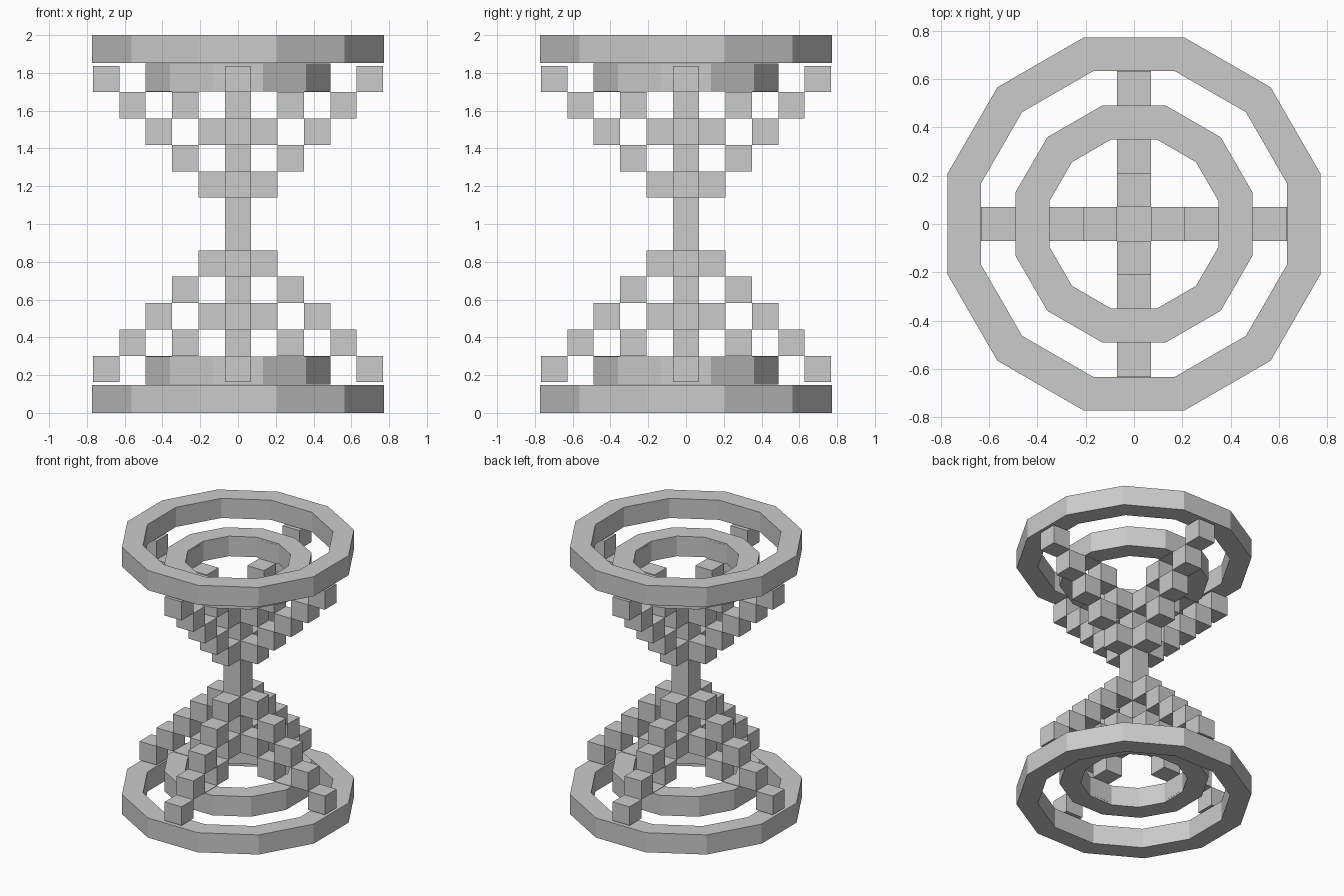
import bpy, bmesh, math
from mathutils import Matrix, Vector

cube = bpy.data.objects.get("Cube")
if cube:
    bpy.data.objects.remove(cube, do_unlink=True)

U = 0.1396          # edge of one block
MID = 1.0           # height of the waist

grey = bpy.data.materials.new("light_grey")
grey.use_nodes = True
GREY = (0.6, 0.6, 0.6, 1)
grey.diffuse_color = GREY
grey.node_tree.nodes["Principled BSDF"].inputs["Base Color"].default_value = GREY


def finish(name, bm):
    bmesh.ops.recalc_face_normals(bm, faces=bm.faces)
    mesh = bpy.data.meshes.new(name)
    bm.to_mesh(mesh)
    bm.free()
    mesh.materials.append(grey)
    obj = bpy.data.objects.new(name, mesh)
    bpy.context.collection.objects.link(obj)
    return obj


def add_box(bm, center, size):
    m = Matrix.Translation(center) @ Matrix.Diagonal((*size, 1))
    bmesh.ops.create_cube(bm, size=1, matrix=m)


def ring(name, outer, inner, z0, z1):
    """Twelve-sided flat ring, sized by its flats."""
    bm = bmesh.new()
    loops = []
    for flat, z in ((outer, z0), (outer, z1), (inner, z1), (inner, z0)):
        r = flat / math.cos(math.pi / 12)
        angles = [math.pi / 12 + k * math.pi / 6 for k in range(12)]
        loops.append([bm.verts.new((r * math.cos(a), r * math.sin(a), z)) for a in angles])
    for i in range(4):
        a, b = loops[i], loops[(i + 1) % 4]
        for k in range(12):
            n = (k + 1) % 12
            bm.faces.new((a[k], a[n], b[n], b[k]))
    return finish(name, bm)


def stair_arms(name, steps, first_level, side):
    """Four arms of blocks stepping outward, away from the waist."""
    bm = bmesh.new()
    for i in range(1, steps + 1):
        z = MID + side * (first_level + i - 0.5) * U
        for dx, dy in ((1, 0), (-1, 0), (0, 1), (0, -1)):
            add_box(bm, Vector((dx * i * U, dy * i * U, z)), (U, U, U))
    return finish(name, bm)


# Upper and lower halves
for label, side in (("lower", -1), ("upper", 1)):
    def level(z):
        return z if side < 0 else 2 - z
    ring(label + "_outer_ring", 0.772, 0.632, *sorted((level(0), level(0.147))))
    ring(label + "_inner_ring", 0.49, 0.35, *sorted((level(0.149), level(0.299))))
    stair_arms(label + "_outer_arms", 5, 1, side)
    stair_arms(label + "_inner_arms", 3, 3, side)

# Central column
bm = bmesh.new()
add_box(bm, Vector((0, 0, MID)), (U, U, 6 * U))
finish("waist_column", bm)
